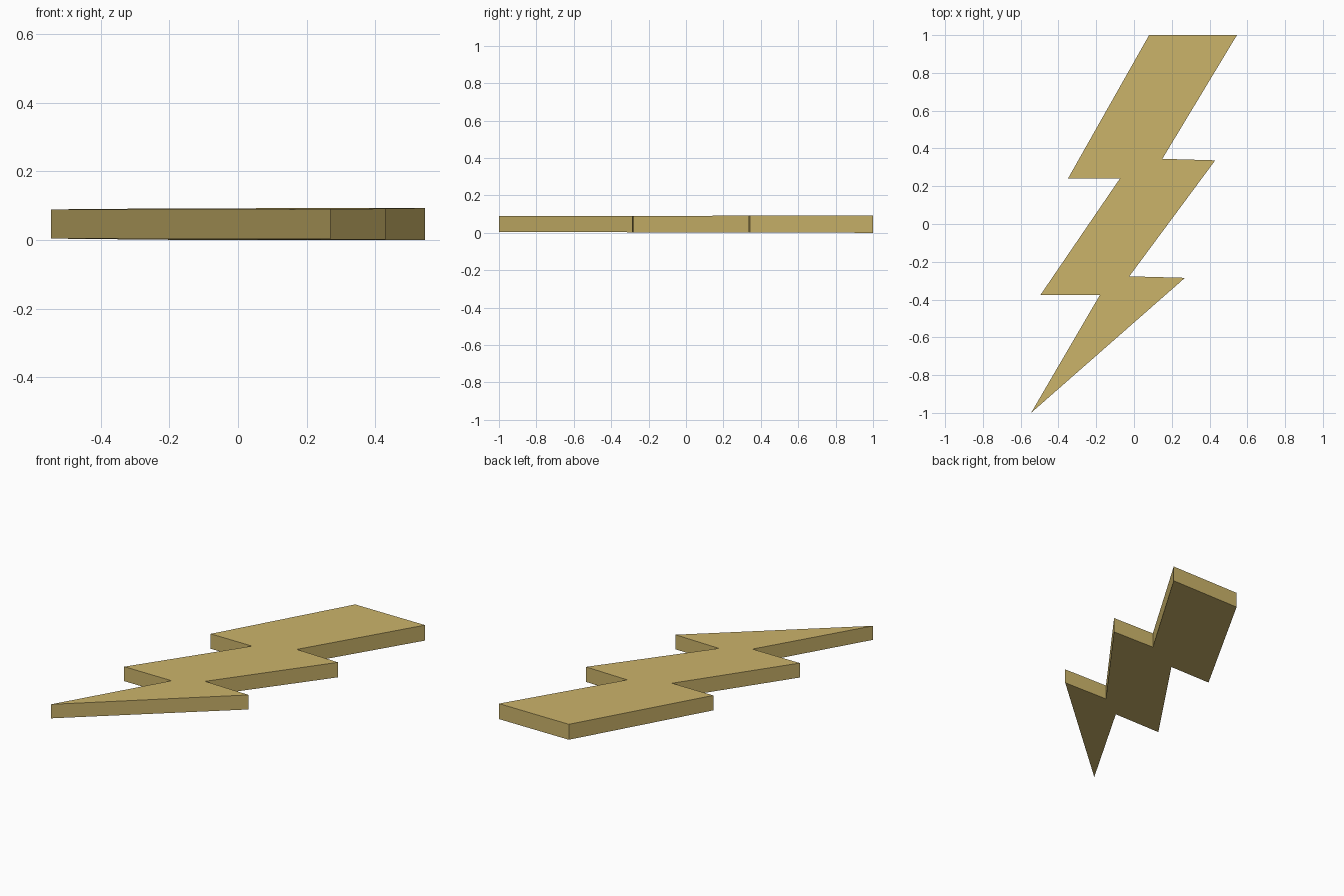
import bpy, bmesh

if "Cube" in bpy.data.objects:
    bpy.data.objects.remove(bpy.data.objects["Cube"])

# Outline of the bolt, seen from above
OUTLINE = [(0.08, 1.0), (-0.35, 0.24), (-0.075, 0.24), (-0.495, -0.375),
           (-0.18, -0.375), (-0.545, -1.0), (0.27, -0.285), (-0.025, -0.277),
           (0.43, 0.337), (0.15, 0.345), (0.545, 1.0)]
MID_Z = 0.0465


def half_thickness(y):
    # The plate thins slightly toward the tip
    return 0.0443 + 0.0022 * y


bm = bmesh.new()
bottom = [bm.verts.new((x, y, MID_Z - half_thickness(y))) for x, y in OUTLINE]
top = [bm.verts.new((x, y, MID_Z + half_thickness(y))) for x, y in OUTLINE]

# Caps and side walls
bm.faces.new(top)
bm.faces.new(bottom[::-1])
n = len(OUTLINE)
for i in range(n):
    j = (i + 1) % n
    bm.faces.new((bottom[i], bottom[j], top[j], top[i]))
bmesh.ops.recalc_face_normals(bm, faces=bm.faces[:])

mesh = bpy.data.meshes.new("lightning_bolt")
bm.to_mesh(mesh)
bm.free()

# Single flat gold colour
gold = bpy.data.materials.new("dull gold")
gold.diffuse_color = (0.60, 0.455, 0.145, 1.0)
gold.use_nodes = True
gold.node_tree.nodes["Principled BSDF"].inputs["Base Color"].default_value = gold.diffuse_color
mesh.materials.append(gold)

bolt = bpy.data.objects.new("lightning_bolt", mesh)
bpy.context.collection.objects.link(bolt)
